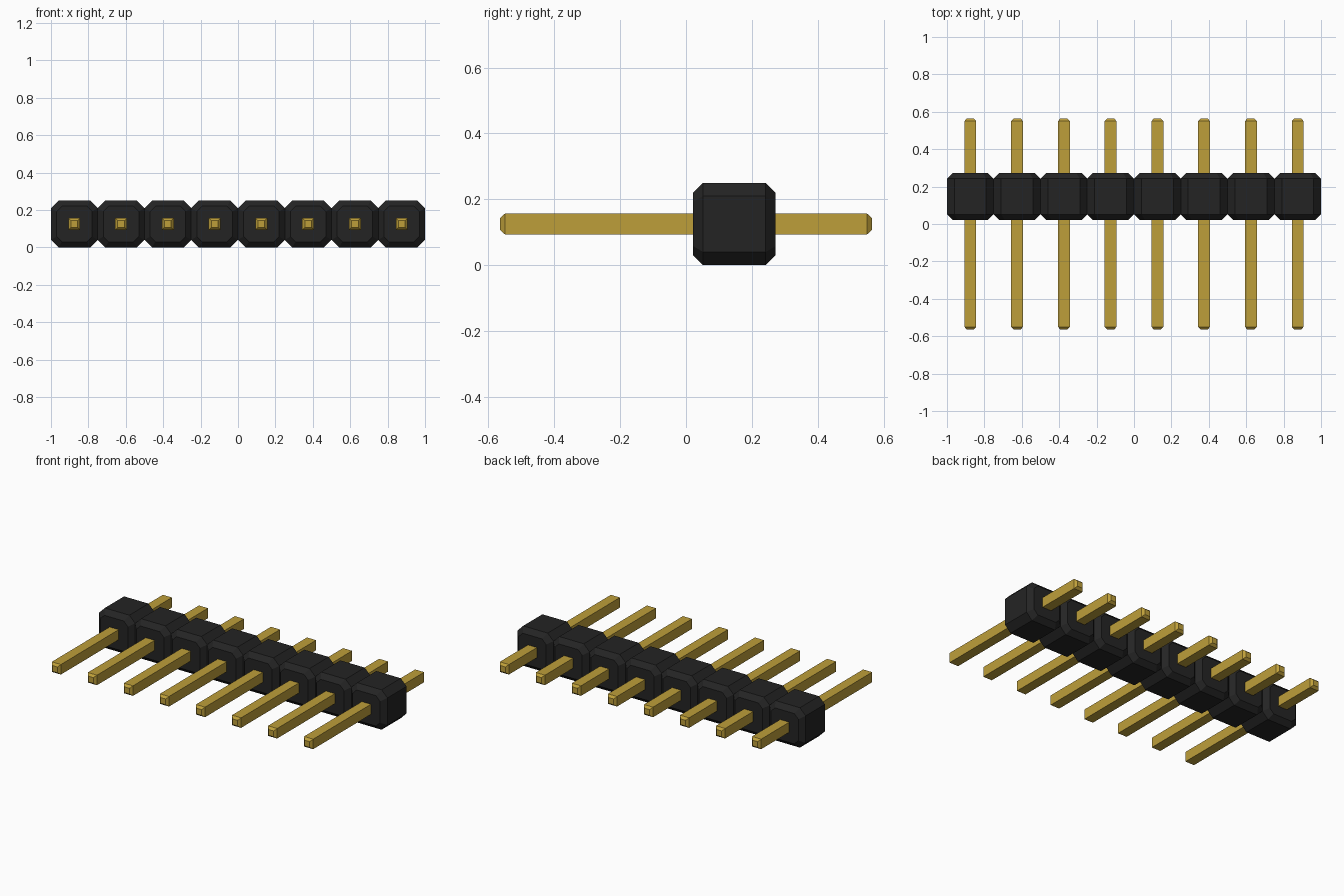
import bpy
import bmesh
import math

cube = bpy.data.objects.get("Cube")
if cube:
    bpy.data.objects.remove(cube, do_unlink=True)

COUNT = 8
PITCH = 0.25
MID_Z = 0.125


def make_material(name, srgb):
    linear = [((c / 255 + 0.055) / 1.055) ** 2.4 for c in srgb] + [1.0]
    mat = bpy.data.materials.new(name)
    mat.use_nodes = True
    mat.diffuse_color = linear
    bsdf = mat.node_tree.nodes["Principled BSDF"]
    bsdf.inputs["Base Color"].default_value = linear
    bsdf.inputs["Roughness"].default_value = 0.6
    return mat


def octagon(half, cut):
    """Square outline with its corners cut off."""
    k = half - cut
    return [(half, -k), (half, k), (k, half), (-k, half),
            (-half, k), (-half, -k), (-k, -half), (k, -half)]


def square(half):
    return [(half, -half), (half, half), (-half, half), (-half, -half)]


def loft(name, sections, x, mat):
    """Join (y, outline) sections running front to back and cap both ends."""
    bm = bmesh.new()
    rings = [[bm.verts.new((px, y, pz)) for px, pz in outline]
             for y, outline in sections]
    n = len(rings[0])
    for a, b in zip(rings, rings[1:]):
        for i in range(n):
            j = (i + 1) % n
            bm.faces.new((a[i], a[j], b[j], b[i]))
    bm.faces.new(rings[0])
    bm.faces.new(rings[-1])
    bmesh.ops.recalc_face_normals(bm, faces=bm.faces)
    mesh = bpy.data.meshes.new(name)
    bm.to_mesh(mesh)
    bm.free()
    mesh.materials.append(mat)
    obj = bpy.data.objects.new(name, mesh)
    obj.location = (x, 0, MID_Z)
    bpy.context.collection.objects.link(obj)
    return obj


black = make_material("black plastic", (36, 36, 36))
gold = make_material("gold metal", (190, 159, 58))

# Housing block: corner-cut prism with chamfered front and back
outer = octagon(0.125, 0.04)
inner = octagon(0.095, 0.028)
block = [(0.022, inner), (0.052, outer), (0.242, outer), (0.272, inner)]

# Pin: square bar with tapered tips
bar, tip = square(0.0315), square(0.018)
pin = [(-0.565, tip), (-0.55, bar), (0.55, bar), (0.565, tip)]

for i in range(COUNT):
    x = (i - (COUNT - 1) / 2) * PITCH
    loft(f"housing_block_{i + 1}", block, x, black)
    loft(f"pin_{i + 1}", pin, x, gold)
